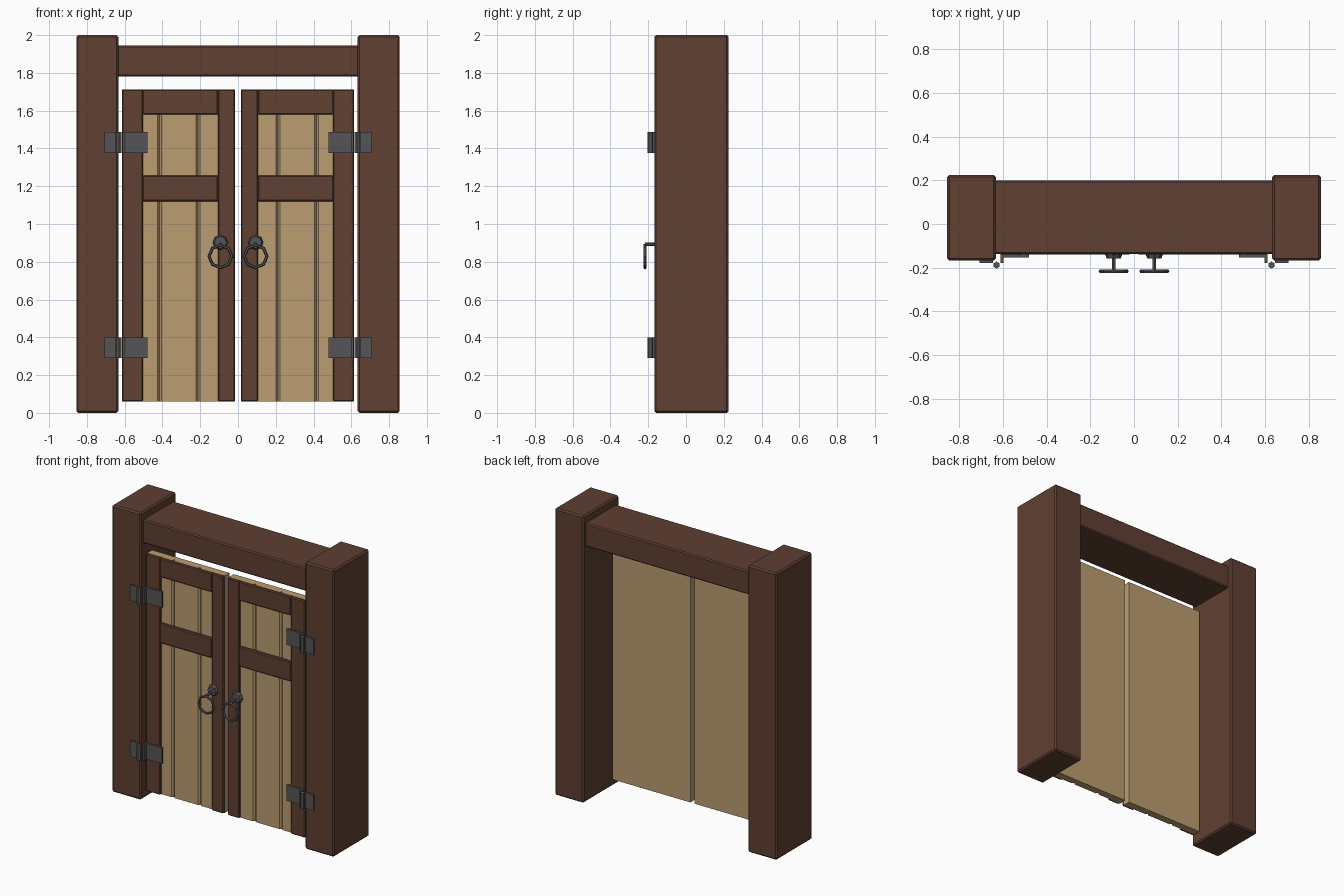
import bpy, bmesh, math
from mathutils import Matrix, Vector

if "Cube" in bpy.data.objects:
    bpy.data.objects.remove(bpy.data.objects["Cube"])


def material(name, rgb):
    m = bpy.data.materials.new(name)
    m.diffuse_color = (*rgb, 1)
    m.use_nodes = True
    m.node_tree.nodes["Principled BSDF"].inputs["Base Color"].default_value = m.diffuse_color
    return m


BROWN = material("dark_wood", (0.115, 0.05, 0.032))
TAN = material("light_wood", (0.50, 0.34, 0.165))
IRON = material("iron", (0.09, 0.09, 0.095))


def finish(bm, name, mat):
    bmesh.ops.recalc_face_normals(bm, faces=bm.faces)
    me = bpy.data.meshes.new(name)
    bm.to_mesh(me)
    bm.free()
    me.materials.append(mat)
    ob = bpy.data.objects.new(name, me)
    bpy.context.collection.objects.link(ob)
    return ob


def box(name, x, y, z, mat, bevel=0.0):
    bm = bmesh.new()
    size = [abs(a[1] - a[0]) for a in (x, y, z)]
    mid = [(a[0] + a[1]) / 2 for a in (x, y, z)]
    bmesh.ops.create_cube(bm, size=1, matrix=Matrix.Translation(mid) @ Matrix.Diagonal((*size, 1)))
    if bevel:
        bmesh.ops.bevel(bm, geom=bm.edges[:], offset=bevel, segments=1, affect='EDGES')
    return finish(bm, name, mat)


def extrude_z(name, pts, z0, z1, mat):
    """Plan outline in x, y extruded upwards."""
    bm = bmesh.new()
    face = bm.faces.new([bm.verts.new((x, y, z0)) for x, y in pts])
    ext = bmesh.ops.extrude_face_region(bm, geom=[face])
    verts = [v for v in ext["geom"] if isinstance(v, bmesh.types.BMVert)]
    bmesh.ops.translate(bm, verts=verts, vec=(0, 0, z1 - z0))
    return finish(bm, name, mat)


def rod_y(name, x, z, y0, y1, r, n, mat, r2=None):
    """Low-poly cylinder along y; r at y0, r2 at y1."""
    bm = bmesh.new()
    m = Matrix.Translation((x, (y0 + y1) / 2, z)) @ Matrix.Rotation(-math.pi / 2, 4, 'X')
    bmesh.ops.create_cone(bm, cap_ends=True, segments=n, radius1=r,
                          radius2=r if r2 is None else r2, depth=y1 - y0, matrix=m)
    return finish(bm, name, mat)


def ring_xz(name, c, major, minor, n, k, mat):
    bm = bmesh.new()
    rows = []
    for i in range(n):
        a = 2 * math.pi * i / n
        out = Vector((math.cos(a), 0, math.sin(a)))
        rows.append([bm.verts.new(Vector(c) + out * (major + minor * math.cos(t)) + Vector((0, minor * math.sin(t), 0)))
                     for t in (2 * math.pi * j / k for j in range(k))])
    for i in range(n):
        for j in range(k):
            p, q, j2 = rows[i], rows[(i + 1) % n], (j + 1) % k
            bm.faces.new((p[j], q[j], q[j2], p[j2]))
    return finish(bm, name, mat)


# Lintel between the posts
box("lintel", (-0.64, 0.64), (-0.138, 0.2), (1.78, 1.945), BROWN, 0.008)

Z0, Z1 = 0.06, 1.713
PANEL_BACK, PANEL_FRONT, FRAME_FRONT = -0.07, -0.122, -0.14

for s, side in ((-1, "left"), (1, "right")):
    def span(a, b):
        return (s * a, s * b)

    # Gate post
    box(f"{side}_post", span(0.633, 0.856), (-0.168, 0.225), (0, 2), BROWN, 0.01)

    # Plank panel with two V grooves on the front
    outline = [(0.016, PANEL_BACK), (0.016, PANEL_FRONT)]
    for g in (0.212, 0.416):
        outline += [(g - 0.011, PANEL_FRONT), (g, PANEL_FRONT + 0.014), (g + 0.011, PANEL_FRONT)]
    outline += [(0.614, PANEL_FRONT), (0.614, PANEL_BACK)]
    extrude_z(f"{side}_door_planks", [(s * x, y) for x, y in outline], Z0, Z1, TAN)

    # Stiles and rails on the door front
    fy = (FRAME_FRONT, PANEL_FRONT + 0.008)
    box(f"{side}_outer_stile", span(0.503, 0.614), fy, (Z0, Z1), BROWN, 0.006)
    box(f"{side}_inner_stile", span(0.016, 0.106), fy, (Z0, Z1), BROWN, 0.006)
    for part, z in (("top", (1.58, Z1)), ("middle", (1.12, 1.258))):
        box(f"{side}_{part}_rail", span(0.104, 0.505), fy, z, BROWN, 0.006)

    # Hinges: post leaf, hexagonal pin, cranked door leaf
    for level, z in (("lower", 0.29), ("upper", 1.377)):
        top = z + 0.11
        box(f"{side}_{level}_hinge_post_leaf", span(0.645, 0.708), (-0.178, -0.165), (z, top), IRON)
        pin = [(s * 0.63 + 0.016 * math.sin(i * math.pi / 3), -0.188 + 0.016 * math.cos(i * math.pi / 3))
               for i in range(6)]
        extrude_z(f"{side}_{level}_hinge_pin", pin, z, top, IRON)
        leaf = [(0.48, -0.138), (0.48, -0.153), (0.599, -0.153), (0.599, -0.178),
                (0.611, -0.178), (0.611, -0.138)]
        extrude_z(f"{side}_{level}_hinge_door_leaf", [(s * x, y) for x, y in leaf], z, top, IRON)

    # Ring handle: back plate, stem, octagonal ring
    hx = s * 0.093
    rod_y(f"{side}_handle_plate", hx, 0.902, -0.158, -0.136, 0.032, 8, IRON, 0.041)
    rod_y(f"{side}_handle_stem", hx, 0.893, -0.218, -0.15, 0.01, 6, IRON)
    ring_xz(f"{side}_handle_ring", (hx, -0.216, 0.829), 0.06, 0.009, 8, 6, IRON)
